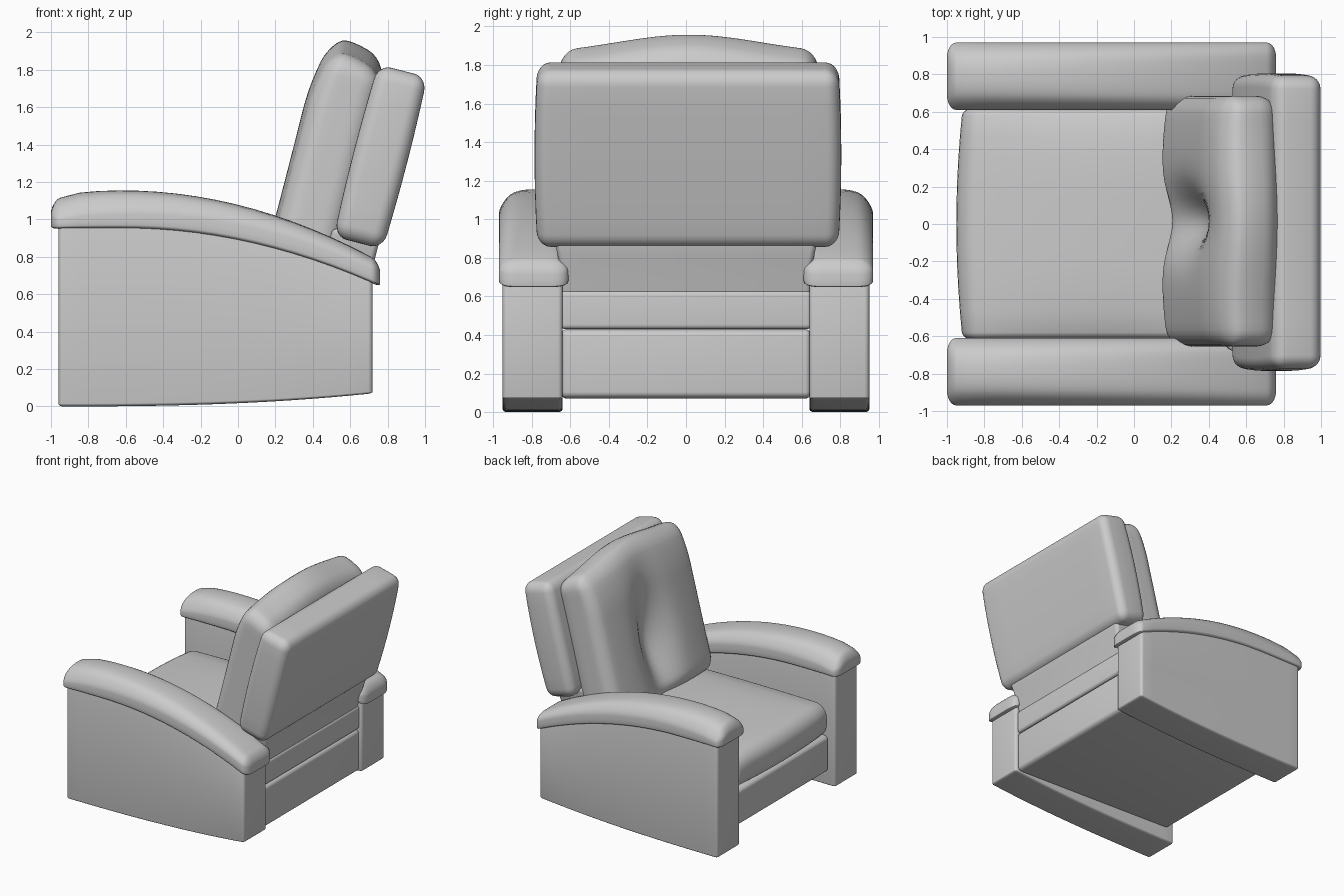
import bpy
import bmesh
from math import exp, radians
from mathutils import Matrix, Vector

cube = bpy.data.objects.get("Cube")
if cube:
    bpy.data.objects.remove(cube, do_unlink=True)

LEAN = 14.5


def soft_box(name, centre, half, radii, cuts=(1, 1, 1), lean=0, shape=None):
    """Box with rounded edges, optionally sliced, reshaped and leaned back."""
    half, radii = Vector(half), Vector(radii)
    bm = bmesh.new()
    bmesh.ops.create_cube(bm, size=2)
    for v in bm.verts:
        v.co = Vector(v.co[i] * half[i] / radii[i] for i in range(3))
    bmesh.ops.bevel(bm, geom=bm.edges[:], offset=1, segments=6,
                    profile=0.5, affect='EDGES')
    for v in bm.verts:
        v.co = Vector(v.co[i] * radii[i] for i in range(3))

    # Extra loops between the rounded edges, so the box can bend
    for axis in range(3):
        flat = half[axis] - radii[axis]
        normal = Vector((0, 0, 0))
        normal[axis] = 1
        for k in range(1, cuts[axis]):
            at = normal * flat * (2 * k / cuts[axis] - 1)
            bmesh.ops.bisect_plane(bm, geom=bm.verts[:] + bm.edges[:] + bm.faces[:],
                                   plane_co=at, plane_no=normal)
    if shape:
        for v in bm.verts:
            v.co = shape(v.co.copy())
    bm.transform(Matrix.Translation(centre) @ Matrix.Rotation(radians(lean), 4, 'Y'))
    bmesh.ops.recalc_face_normals(bm, faces=bm.faces)

    mesh = bpy.data.meshes.new(name)
    bm.to_mesh(mesh)
    bm.free()
    obj = bpy.data.objects.new(name, mesh)
    bpy.context.collection.objects.link(obj)
    bpy.ops.object.select_all(action='DESELECT')
    obj.select_set(True)
    bpy.context.view_layer.objects.active = obj
    bpy.ops.object.shade_smooth_by_angle(angle=radians(40))
    return obj


# Arm curves along the length of the chair
def pad_top(x):
    return 1.155 - 0.2 * (x + 0.62) ** 2


def pad_bottom(x):
    return 0.95 - 0.163 * max(0, x + 0.62) ** 2


def panel_bottom(x):
    return 0.07 * max(0, (x + 0.96) / 1.68) ** 2.5


def shape_panel(p):
    x = p.x - 0.12
    t = p.z / 0.5 + 0.5
    p.z = panel_bottom(x) * (1 - t) + (pad_bottom(x) + 0.04) * t
    return p


def shape_pad(p):
    x = p.x - 0.12
    t = max(0, p.z / 0.2 + 0.5) ** 1.6
    dome = 0.065 * abs(p.y / 0.18) ** 2.5 * (0.9 - x) / 1.5
    nose = 0.03 * max(0, (-0.8 - x) / 0.2) ** 2
    p.z = pad_bottom(x) * (1 - t) + (pad_top(x) - dome - nose) * t
    return p


# Arms: side panel with a domed, arched pad on top
for side, sign in (("left", 1), ("right", -1)):
    soft_box(side + "_arm_panel", (-0.12, sign * 0.795, 0), (0.84, 0.155, 0.25),
             (0.025, 0.025, 0.008), (16, 1, 2), shape=shape_panel)
    soft_box(side + "_arm_pad", (-0.12, sign * 0.79, 0), (0.88, 0.18, 0.1),
             (0.05, 0.08, 0.06), (16, 8, 2), shape=shape_pad)


# Base and rear rail between the arms
def shape_base(p):
    if p.z < 0:
        p.z += 0.03 * (0.8 - p.x)
    return p


soft_box("base", (-0.1, 0, 0.25), (0.8, 0.65, 0.18), (0.045, 0.03, 0.035),
         shape=shape_base)
soft_box("rear_rail", (0.5, 0, 0.53), (0.2, 0.65, 0.1), (0.025, 0.025, 0.025))


# Seat cushion, gently crowned with a bowed front
def shape_seat(p):
    if p.z > 0:
        p.z += 0.05 * (1 - (p.y / 0.63) ** 4) * (1 - (p.x / 0.75) ** 2)
    if p.x < 0:
        p.x -= 0.035 * (1 - (p.y / 0.63) ** 2) * min(1, -p.x / 0.6)
    return p


soft_box("seat_cushion", (-0.2, 0, 0.57), (0.715, 0.63, 0.14),
         (0.11, 0.05, 0.11), (10, 10, 2), shape=shape_seat)


# Backrest shell, fuller in the middle, and the narrower neck below it
def shape_shell(p):
    p.x *= 1 + 0.08 * (1 - (p.z / 0.48) ** 2)
    p.y *= 1 - 0.02 * (p.z / 0.48) ** 2
    return p


def shape_neck(p):
    p.y *= 1 + 0.05 * max(0, p.z / 0.17)
    return p


soft_box("backrest_neck", (0.59, 0, 0.76), (0.13, 0.65, 0.17),
         (0.03, 0.03, 0.03), (1, 1, 6), lean=LEAN, shape=shape_neck)
soft_box("backrest_shell", (0.762, 0.01, 1.335), (0.135, 0.795, 0.475),
         (0.07, 0.07, 0.08), (2, 8, 8), lean=LEAN, shape=shape_shell)


# Back cushion with an arched, sloping top and a soft hollow in front
def shape_back(p):
    front = max(0, -p.x / 0.18)
    height = (p.z + 0.63) / 1.26
    if p.z > 0:
        arch = 0.095 * exp(-(p.y / 0.5) ** 2) - 0.06
        p.z += (arch - 0.25 * max(0, p.x)) * (p.z / 0.63) ** 2
    hollow = exp(-((height - 0.37) / 0.33) ** 2) * exp(-(p.y / 0.17) ** 2)
    taper = max(0, (height - 0.7) / 0.3) ** 2
    p.x += front * (0.15 * hollow + 0.06 * taper + 0.04 * (p.y / 0.67) ** 4)
    return p


soft_box("back_cushion", (0.46, 0.015, 1.3), (0.185, 0.67, 0.63),
         (0.11, 0.09, 0.12), (3, 28, 20), lean=LEAN, shape=shape_back)
